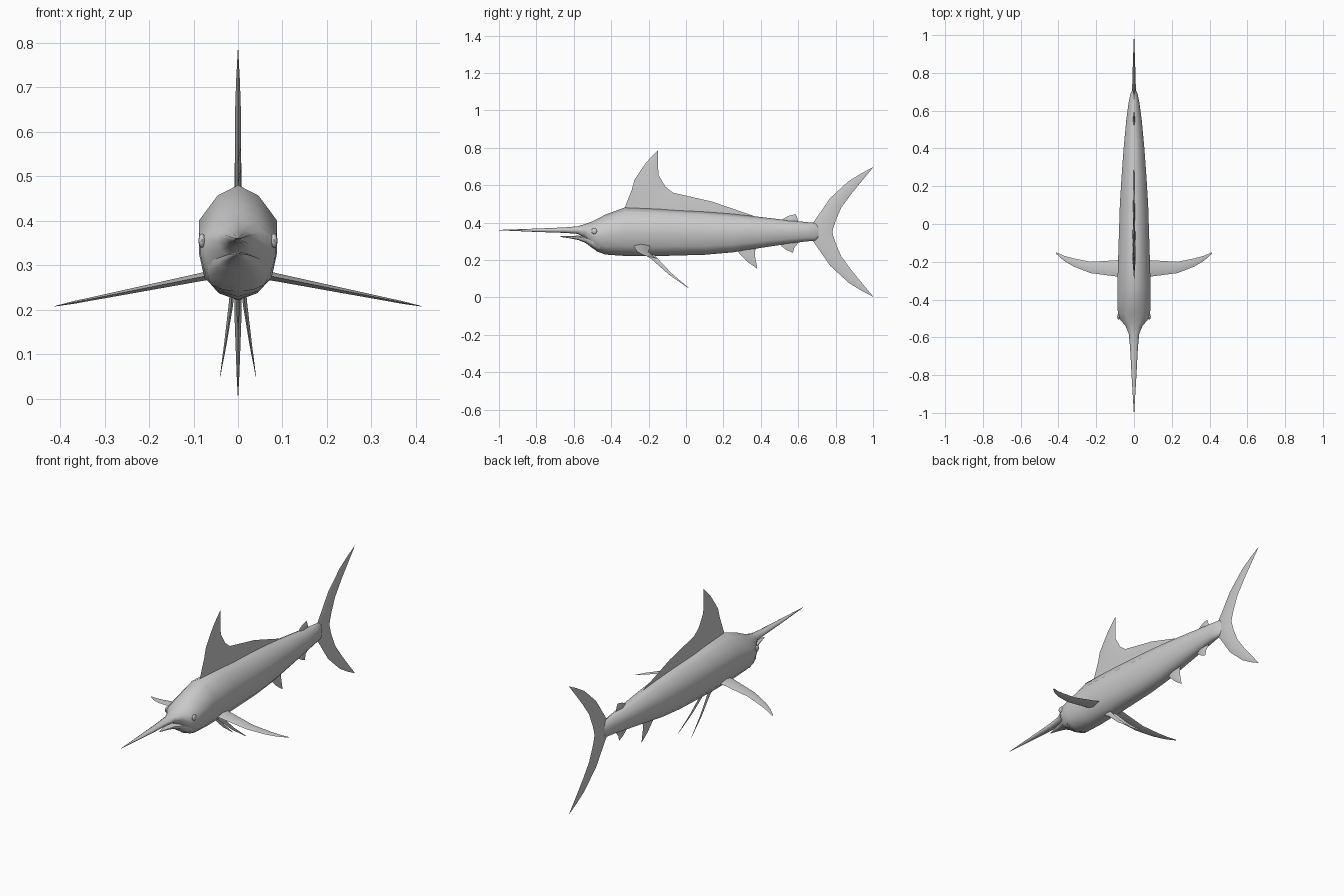
import bpy, bmesh, math
from mathutils import Vector


def finish(bm, name, mirror=False, angle=50):
    bmesh.ops.remove_doubles(bm, verts=bm.verts, dist=1e-5)
    bmesh.ops.recalc_face_normals(bm, faces=bm.faces)
    me = bpy.data.meshes.new(name)
    bm.to_mesh(me)
    bm.free()
    ob = bpy.data.objects.new(name, me)
    bpy.context.collection.objects.link(ob)
    bpy.ops.object.select_all(action='DESELECT')
    ob.select_set(True)
    bpy.context.view_layer.objects.active = ob
    bpy.ops.object.shade_smooth_by_angle(angle=math.radians(angle))
    if mirror:
        ob.modifiers.new("Mirror", 'MIRROR')
    return ob


def skin(rings, name, **kw):
    bm = bmesh.new()
    rows = [[bm.verts.new(p) for p in r] for r in rings]
    n = len(rows[0])
    for a, b in zip(rows, rows[1:]):
        for i in range(n):
            j = (i + 1) % n
            bm.faces.new((a[i], a[j], b[j], b[i]))
    bm.faces.new(rows[0])
    bm.faces.new(rows[-1])
    return finish(bm, name, **kw)


HALF = [(0, 1), (.52, .82), (1, .38), (1, -.08), (.86, -.6), (.5, -.88), (0, -1)]
SECTION = HALF + [(-x, z) for x, z in HALF[-2:0:-1]]


def loft(stations, name):
    # stations: y, top, bottom, half width
    return skin([[(x * w, y, (t + b) / 2 + z * (t - b) / 2) for x, z in SECTION]
                 for y, t, b, w in stations], name, angle=60)


def fin(rows, name, normal=(1, 0, 0), mirror=False):
    # rows: leading point, trailing point, half thickness
    n = Vector(normal).normalized()
    rings = []
    for lead, trail, t in rows:
        a, b = Vector(lead), Vector(trail)
        m = a.lerp(b, .4)
        rings.append([a, m + n * t, b, m - n * t])
    return skin(rings, name, mirror=mirror)


def flat_fin(rows, name):
    return fin([((0, a, b), (0, c, d), t) for a, b, c, d, t in rows], name)


# Body with upper bill
loft([(-1, .361, .359, .001), (-.8, .368, .350, .013), (-.65, .374, .345, .021),
      (-.58, .380, .340, .028), (-.54, .392, .318, .045), (-.505, .405, .268, .074),
      (-.475, .42, .245, .085), (-.43, .443, .229, .088), (-.33, .48, .222, .088),
      (-.15, .475, .221, .083), (.1, .46, .228, .075), (.25, .447, .241, .066),
      (.4, .43, .265, .055), (.55, .412, .287, .041), (.64, .403, .299, .029),
      (.69, .398, .303, .019), (.72, .375, .325, .003)], "body_and_bill")

# Lower jaw
loft([(-.67, .327, .323, .002), (-.62, .329, .316, .014), (-.575, .330, .307, .025),
      (-.535, .328, .290, .044), (-.50, .325, .263, .068), (-.46, .32, .24, .07)],
     "lower_jaw")

# Eyes
bm = bmesh.new()
bmesh.ops.create_uvsphere(bm, u_segments=12, v_segments=8, radius=.016)
for v in bm.verts:
    v.co = Vector((v.co.x * .5 + .081, v.co.y - .49, v.co.z + .355))
finish(bm, "eyes", mirror=True)

# Dorsal, second dorsal, and anal fins
flat_fin([(-.33, .46, .37, .42, .007), (-.327, .48, .37, .433, .007),
          (-.31, .525, .14, .512, .007), (-.29, .575, -.07, .56, .007),
          (-.275, .63, -.11, .592, .007), (-.245, .675, -.147, .655, .006),
          (-.21, .725, -.15, .71, .004), (-.15, .786, -.149, .784, .0005)], "dorsal_fin")
flat_fin([(.50, .39, .60, .38, .006), (.52, .42, .60, .41, .006),
          (.545, .435, .595, .425, .004), (.585, .445, .588, .442, .0005)], "second_dorsal_fin")
flat_fin([(.26, .28, .39, .29, .006), (.285, .235, .37, .25, .006),
          (.33, .19, .37, .215, .004), (.38, .154, .381, .158, .0005)], "anal_fin")
flat_fin([(.49, .31, .60, .32, .006), (.51, .275, .60, .29, .006),
          (.535, .255, .58, .268, .004), (.57, .239, .572, .242, .0005)], "second_anal_fin")

# Crescent tail
lobe = [(.68, .05, .787, .02, .010), (.715, .10, .80, .06, .009), (.77, .18, .83, .13, .008),
        (.87, .272, .885, .205, .005), (.94, .315, .94, .272, .003), (1, .346, .998, .342, .0005)]
middle = [(.67, 0, .783, 0, .011)]
lower = [(a, .35 - b, c, .35 - d, t) for a, b, c, d, t in reversed(lobe)]
upper = [(a, .35 + b, c, .35 + d, t) for a, b, c, d, t in lobe]
middle = [(a, .35, c, .35, t) for a, _, c, _, t in middle]
flat_fin(lower + middle + upper, "tail_fin")

# Pectoral and pelvic fins
fin([((x, a, .29 - .2 * x), (x, b, .29 - .2 * x), t) for x, a, b, t in
     [(.06, -.28, -.19, .010), (.09, -.278, -.192, .009), (.23, -.26, -.2, .006),
      (.32, -.225, -.182, .004), (.37, -.195, -.168, .003), (.412, -.158, -.15, .0005)]],
    "pectoral_fins", normal=(.2, 0, 1), mirror=True)
fin([((.012, -.25, .245), (.012, -.20, .265), .005),
     ((.016, -.185, .205), (.016, -.165, .222), .005),
     ((.028, -.09, .121), (.028, -.08, .132), .003),
     ((.04, .012, .05), (.04, .013, .052), .0005)],
    "pelvic_fins", normal=(1, 0, .15), mirror=True)
